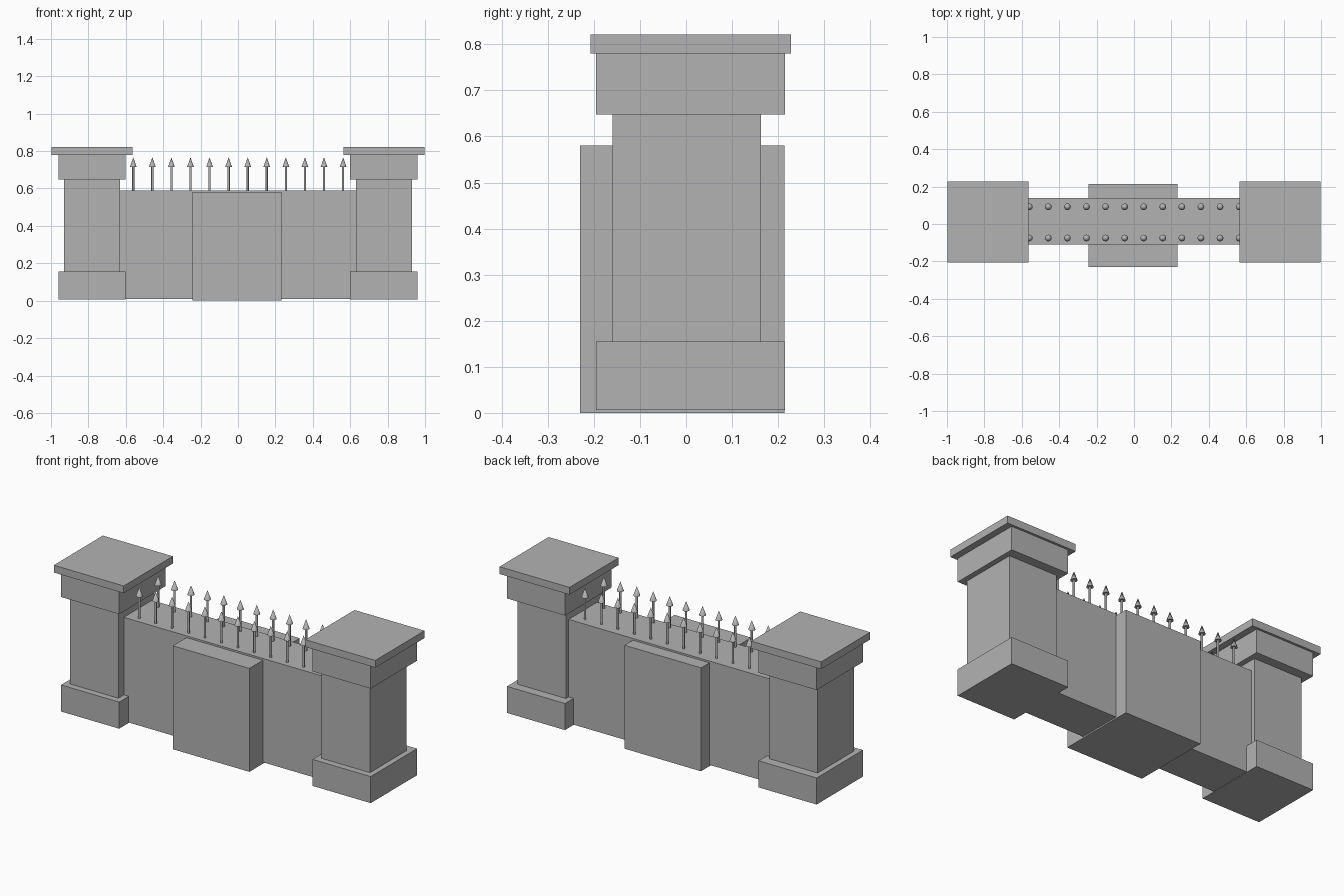
import bpy
import bmesh
from mathutils import Matrix, Vector

cube = bpy.data.objects.get("Cube")
if cube:
    bpy.data.objects.remove(cube, do_unlink=True)

# Single stone-grey material
stone = bpy.data.materials.new("stone_grey")
stone.use_nodes = True
colour = (0.45, 0.45, 0.45, 1)
stone.diffuse_color = colour
stone.node_tree.nodes["Principled BSDF"].inputs["Base Color"].default_value = colour


def finish(name, bm):
    mesh = bpy.data.meshes.new(name)
    bm.to_mesh(mesh)
    bm.free()
    mesh.materials.append(stone)
    obj = bpy.data.objects.new(name, mesh)
    bpy.context.collection.objects.link(obj)
    return obj


def box(name, x, y, z):
    """Box from (min, max) ranges on each axis."""
    bm = bmesh.new()
    size = Vector([r[1] - r[0] for r in (x, y, z)])
    centre = Vector([(r[0] + r[1]) / 2 for r in (x, y, z)])
    bmesh.ops.create_cube(bm, size=1, matrix=Matrix.Translation(centre) @ Matrix.Diagonal(size).to_4x4())
    return finish(name, bm)


# Wall and the thicker panel through its middle
box("wall", (-0.66, 0.66), (-0.11, 0.14), (0.008, 0.59))
box("centre_panel", (-0.243, 0.232), (-0.23, 0.214), (0, 0.58))

# Gate pillars: half width, y range, z range for each tier
tiers = {
    "base": (0.18, (-0.195, 0.215), (0.006, 0.155)),
    "shaft": (0.15, (-0.159, 0.163), (0.155, 0.648)),
    "collar": (0.18, (-0.195, 0.215), (0.648, 0.78)),
    "cap": (0.217, (-0.207, 0.228), (0.78, 0.821)),
}
for side, cx in (("right", -0.781), ("left", 0.78)):
    for tier, (half, y, z) in tiers.items():
        box(f"{side}_pillar_{tier}", (cx - half, cx + half), y, z)


# Two rows of railing spikes: thin rod with a cone tip
def spike_row(name, y, count=12, start=-0.56, step=0.102):
    bm = bmesh.new()
    for i in range(count):
        x = start + i * step
        for r1, r2, z0, z1 in ((0.006, 0.006, 0.58, 0.72), (0.018, 0, 0.715, 0.766)):
            bmesh.ops.create_cone(bm, cap_ends=True, segments=16, radius1=r1, radius2=r2,
                                  depth=z1 - z0,
                                  matrix=Matrix.Translation((x, y, (z0 + z1) / 2)))
    bmesh.ops.remove_doubles(bm, verts=bm.verts, dist=0.0001)
    obj = finish(name, bm)
    bpy.ops.object.select_all(action="DESELECT")
    obj.select_set(True)
    bpy.context.view_layer.objects.active = obj
    bpy.ops.object.shade_smooth_by_angle()


spike_row("front_spikes", -0.075)
spike_row("back_spikes", 0.092)
